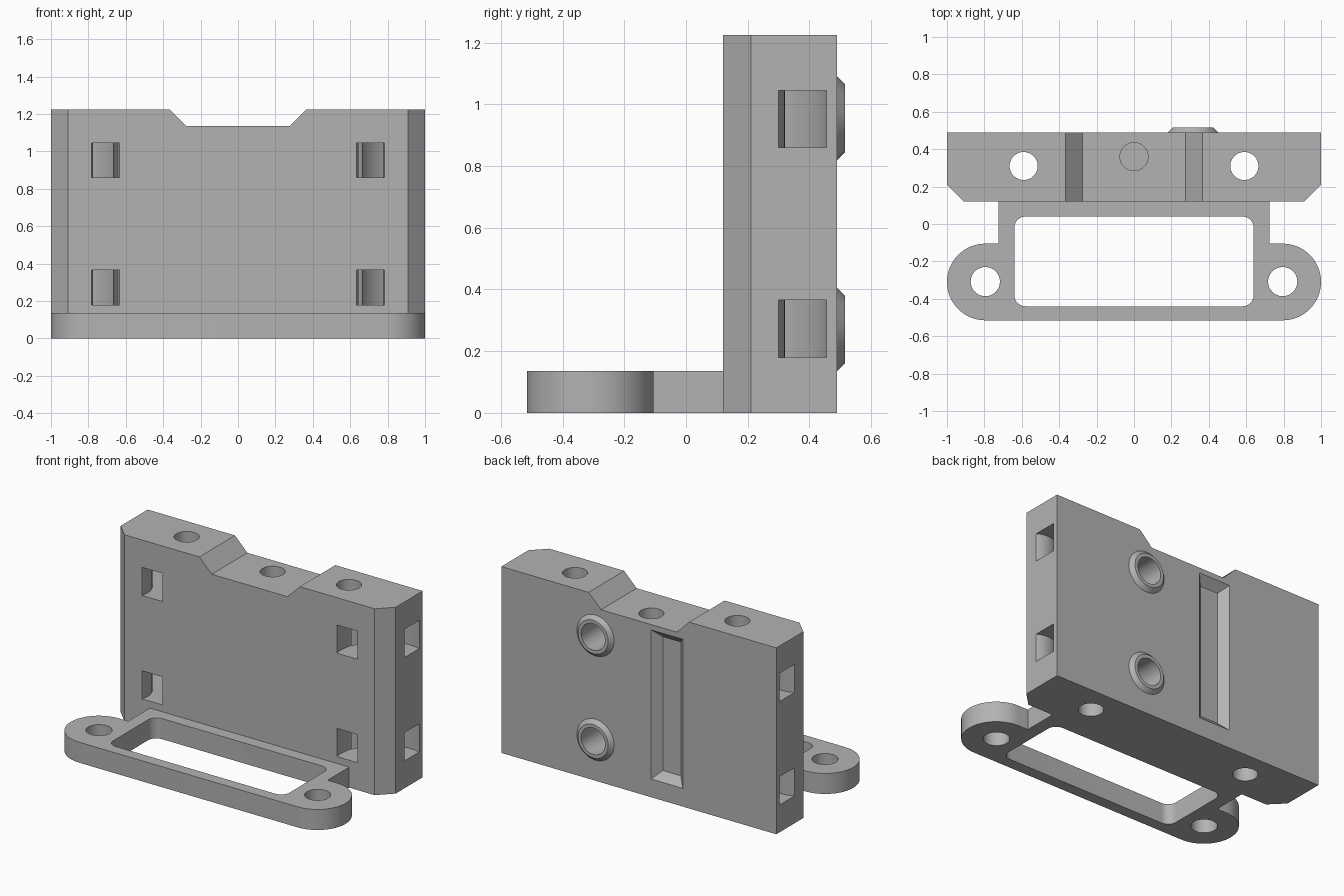
import bpy, bmesh
from math import pi, sin, cos, radians
from mathutils import Matrix, Vector

default = bpy.data.objects.get("Cube")
if default:
    bpy.data.objects.remove(default, do_unlink=True)

grey = bpy.data.materials.new("plain grey")
grey.use_nodes = True
colour = (0.45, 0.45, 0.45, 1)
grey.diffuse_color = colour
grey.node_tree.nodes["Principled BSDF"].inputs["Base Color"].default_value = colour


def finish(name, bm):
    bmesh.ops.recalc_face_normals(bm, faces=bm.faces[:])
    mesh = bpy.data.meshes.new(name)
    bm.to_mesh(mesh)
    bm.free()
    mesh.materials.append(grey)
    obj = bpy.data.objects.new(name, mesh)
    bpy.context.collection.objects.link(obj)
    return obj


def arc(cx, cy, r, start, end, steps=24):
    angles = [radians(start + (end - start) * i / steps) for i in range(steps + 1)]
    return [(cx + r * cos(a), cy + r * sin(a)) for a in angles]


def prism(name, outline, z0, z1):
    """Extrude a plan outline from z0 to z1."""
    bm = bmesh.new()
    face = bm.faces.new([bm.verts.new((x, y, z0)) for x, y in outline])
    new = bmesh.ops.extrude_face_region(bm, geom=[face])["geom"]
    bmesh.ops.translate(bm, vec=(0, 0, z1 - z0),
                        verts=[v for v in new if isinstance(v, bmesh.types.BMVert)])
    return finish(name, bm)


def cylinder(name, x, y, r, z0, z1):
    return prism(name, arc(x, y, r, 0, 360, 48)[:-1], z0, z1)


def cone_back(name, x, z, r0, r1, y0, y1):
    """Cone along +y, radius r0 at y0 and r1 at y1."""
    bm = bmesh.new()
    place = Matrix.Translation((x, (y0 + y1) / 2, z)) @ Matrix.Rotation(-pi / 2, 4, 'X')
    bmesh.ops.create_cone(bm, cap_ends=True, segments=48, radius1=r0, radius2=r1,
                          depth=y1 - y0, matrix=place)
    return finish(name, bm)


def cut(target, cutter):
    """Subtract the cutter, then discard it."""
    cutter.hide_render = True
    mod = target.modifiers.new("cut", 'BOOLEAN')
    mod.operation, mod.solver, mod.object = 'DIFFERENCE', 'EXACT', cutter
    bpy.context.view_layer.objects.active = target
    bpy.ops.object.modifier_apply(modifier=mod.name)
    bpy.data.objects.remove(cutter, do_unlink=True)


def mirrored(half):
    return half + [(-x, y) for x, y in reversed(half)]


HEIGHT, FRONT, BACK, PLATE = 1.225, 0.12, 0.49, 0.135

# Upright block with chamfered front corners
body = prism("upright_block", mirrored([(0.91, FRONT), (1, 0.21), (1, BACK)]), 0, HEIGHT)

# Sloped notch in the top edge
notch = prism("notch_cutter", mirrored([(0.275, 1.135), (0.365, HEIGHT), (0.465, 1.325)]), -0.6, 0)
notch.data.transform(Matrix.Rotation(pi / 2, 4, 'X'))
cut(body, notch)

# Vertical screw holes and the blind centre hole
for x in (-0.59, 0.59):
    cut(body, cylinder("screw_cutter", x, 0.31, 0.075, -0.1, 1.4))
cut(body, cylinder("centre_cutter", 0, 0.36, 0.075, 0.7, 1.4))

# Curved strap channels running from the front to the sides
for side in (-1, 1):
    for z0 in (0.18, 0.86):
        ring = cylinder("channel_cutter", side * 0.925, 0.17, 0.295, z0, z0 + 0.185)
        cut(ring, cylinder("channel_core", side * 0.925, 0.17, 0.15, z0 - 0.1, z0 + 0.3))
        cut(body, ring)

# Tapered slot in the back
bm = bmesh.new()
bmesh.ops.create_cube(bm, size=1)
for v in bm.verts:
    grow = 0.05 if v.co.y > 0 else -0.05
    v.co = Vector((-0.205 + v.co.x * 2 * (0.065 + 0.05 + grow) if grow > 0
                   else -0.205 + v.co.x * 2 * 0.065,
                   BACK + grow,
                   0.61 + v.co.z * 2 * (0.49 + grow)))
cut(body, finish("slot_cutter", bm))

# Raised collars with blind sockets on the back
for label, z in (("lower", 0.27), ("upper", 0.955)):
    collar = cone_back(label + "_collar", 0.315, z, 0.135, 0.11, BACK, 0.515)
    for part in (body, collar):
        cut(part, cone_back("socket_cutter", 0.315, z, 0.087, 0.087, 0.24, 0.6))

# Foot frame with rounded ears
ear = arc(0.795, -0.31, 0.205, -90, 90, 32)
foot = prism("foot_frame", mirrored(ear + [(0.725, -0.105), (0.725, FRONT)]), 0, PLATE)

# Rounded window and ear holes in the foot
window = arc(0.58, -0.38, 0.06, -90, 0, 10) + arc(0.58, -0.02, 0.06, 0, 90, 10)
cut(foot, prism("window_cutter", mirrored(window), -0.1, 0.3))
for x in (-0.795, 0.795):
    cut(foot, cylinder("ear_cutter", x, -0.308, 0.078, -0.1, 0.3))

# Smooth the round walls and keep the edges sharp
bpy.ops.object.select_all(action='DESELECT')
for obj in bpy.data.objects:
    if obj.type == 'MESH' and obj.data.materials and obj.data.materials[0] == grey:
        obj.select_set(True)
        bpy.context.view_layer.objects.active = obj
bpy.ops.object.shade_smooth_by_angle(angle=radians(30))
